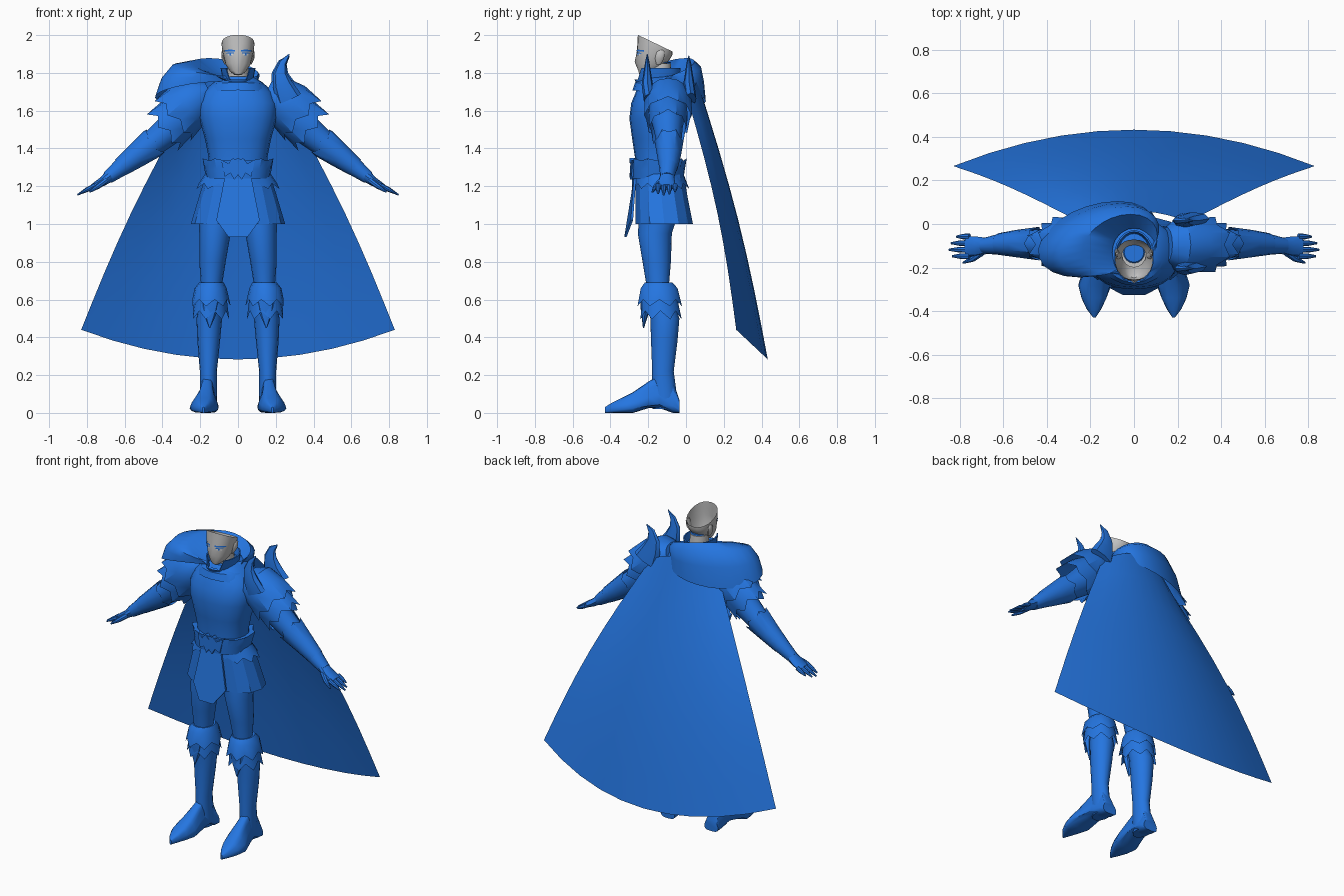
import bpy, bmesh, math
from mathutils import Vector as V

if "Cube" in bpy.data.objects:
    bpy.data.objects.remove(bpy.data.objects["Cube"])


def material(name, rgb):
    m = bpy.data.materials.new(name)
    m.diffuse_color = (*rgb, 1)
    m.use_nodes = True
    m.node_tree.nodes["Principled BSDF"].inputs["Base Color"].default_value = m.diffuse_color
    return m


BLUE = material("armour blue", (0.018, 0.18, 0.75))
GREY = material("skin grey", (0.55, 0.55, 0.55))
WHITE = material("eye white", (0.85, 0.85, 0.85))


def make(name, verts, faces, mat=BLUE, angle=35):
    bm = bmesh.new()
    vs = [bm.verts.new(v) for v in verts]
    for f in faces:
        bm.faces.new([vs[i] for i in f])
    bmesh.ops.recalc_face_normals(bm, faces=bm.faces)
    me = bpy.data.meshes.new(name)
    bm.to_mesh(me)
    bm.free()
    me.materials.append(mat)
    ob = bpy.data.objects.new(name, me)
    bpy.context.collection.objects.link(ob)
    bpy.ops.object.select_all(action='DESELECT')
    bpy.context.view_layer.objects.active = ob
    ob.select_set(True)
    bpy.ops.object.shade_smooth_by_angle(angle=math.radians(angle))
    return ob


def power(a, p):
    return math.copysign(abs(a) ** p, a)


def loft(name, rings, mat=BLUE, n=16, caps=(True, True), jag=0, s=1, p=1, angle=35):
    """Skin rings of (centre, u, v); jag pulls alternate end points into spikes."""
    verts, faces = [], []
    for k, (c, u, v) in enumerate(rings):
        for i in range(n):
            a = 2 * math.pi * i / n
            radial = u * power(math.cos(a), p) + v * power(math.sin(a), p)
            q = c + radial
            if jag and k == len(rings) - 1 and i % 2:
                q = q + (c - rings[k - 1][0]).normalized() * jag + radial * 0.1
            verts.append((q.x * s, q.y, q.z))
    for k in range(len(rings) - 1):
        for i in range(n):
            j = (i + 1) % n
            faces.append((k * n + i, k * n + j, k * n + n + j, k * n + n + i))
    if caps[0]:
        faces.append(tuple(range(n)))
    if caps[1]:
        faces.append(tuple(range(len(verts) - n, len(verts))))
    return make(name, verts, faces, mat, angle)


def level(x, y, z, rx, ry, slope=0):
    return V((x, y, z)), V((rx, 0, 0)), V((0, ry, slope * ry))


def along(pts):
    """Rings square to a path of (x, y, z, ra, rb)."""
    P = [V(q[:3]) for q in pts]
    out = []
    for i, q in enumerate(pts):
        d = (P[min(i + 1, len(P) - 1)] - P[max(i - 1, 0)]).normalized()
        u = d.cross(V((0, 1, 0))).normalized()
        v = u.cross(d).normalized()
        out.append((P[i], u * q[3], v * q[4]))
    return out


def plate(name, pts, y0, y1, thick):
    """Bowed panel of (x, z) points, leaning from y0 at its top to y1 at its foot."""
    hi, lo = max(q[1] for q in pts), min(q[1] for q in pts)
    front = [(x, y0 + (y1 - y0) * (hi - z) / (hi - lo) + 2 * x * x, z) for x, z in pts]
    back = [(x, y + thick, z) for x, y, z in front]
    n = len(pts)
    faces = [tuple(range(n)), tuple(range(2 * n - 1, n - 1, -1))]
    faces += [(i, (i + 1) % n, (i + 1) % n + n, i + n) for i in range(n)]
    return make(name, front + back, faces, BLUE, 20)


# Head: an open shell with a slanted rim and a nose drawn out of the front
HEAD = [level(0, -.225, 1.79, .02, .022, -.1), level(0, -.205, 1.808, .042, .048, -.1),
        level(0, -.185, 1.845, .066, .073, -.1), level(0, -.173, 1.89, .077, .088, -.2),
        level(0, -.165, 1.925, .085, .092, -.35), level(0, -.163, 1.957, .087, .092, -.48)]
head = loft("head", HEAD, GREY, n=24, caps=(True, False), p=.9, angle=60)
head.data.vertices[2 * 24 + 18].co += V((0, -.014, .006))
loft("neck", [level(0, -.13, 1.68, .06, .06), level(0, -.14, 1.85, .056, .06)], GREY)
loft("head_lining", [level(0, -.13, 1.853, .05, .05), level(0, -.13, 1.858, .045, .045)])


def face_strip(name, t0, t1, a0, a1, s, mat, off, rise=0):
    """Thin patch that follows the face between two levels and two angles."""
    verts = []
    for base in (t0, t1):
        for i in range(5):
            t = base + rise * i / 4
            k = int(t)
            c, u, v = [HEAD[k][m].lerp(HEAD[k + 1][m], t - k) for m in range(3)]
            a = math.radians(-90 + a0 + (a1 - a0) * i / 4)
            q = c + (u * power(math.cos(a), .9) + v * power(math.sin(a), .9)) * (1 + off)
            verts.append((q.x * s, q.y, q.z))
    make(name, verts, [(i, i + 1, i + 6, i + 5) for i in range(4)], mat)


for s, side in ((1, "left"), (-1, "right")):
    face_strip(side + "_eye", 2.75, 2.93, 17, 42, s, WHITE, .03)
    face_strip(side + "_iris", 2.75, 2.93, 25, 33, s, BLUE, .04)
    face_strip(side + "_lash", 2.92, 3.02, 13, 48, s, BLUE, .045, .04)
    face_strip(side + "_brow", 3.08, 3.27, 9, 58, s, BLUE, .04, .18)
    loft(side + "_ear", [level(.064, -.145, 1.845, .008, .012), level(.076, -.14, 1.875, .01, .024),
                         level(.08, -.135, 1.91, .008, .022), level(.078, -.135, 1.922, .004, .01)],
         GREY, n=8, s=s)

# Torso, neckline and collar; each torso row is z, half width, front y, back y
TORSO = [(1.2, .16, -.27, 0), (1.35, .155, -.27, -.03), (1.45, .175, -.285, -.02),
         (1.56, .205, -.3, 0), (1.64, .21, -.29, .01), (1.7, .185, -.265, .02),
         (1.75, .13, -.245, .01), (1.78, .08, -.22, -.03)]
loft("torso", [level(0, (f + b) / 2, z, w, (b - f) / 2) for z, w, f, b in TORSO], n=20, p=.85)
loft("neckline", [level(0, -.128, 1.685, .17, .155, -.15), level(0, -.13, 1.735, .14, .14, -.1),
                  level(0, -.135, 1.765, .085, .11)], n=20, caps=(False, False))
collar = loft("collar", [level(0, -.145, 1.7, .07, .1), level(0, -.15, 1.825, .092, .122),
                         level(0, -.15, 1.825, .084, .114), level(0, -.145, 1.72, .062, .09)],
              n=24, caps=(False, False), angle=25)
for v in collar.data.vertices:  # notch at the throat
    if v.co.z > 1.8 and v.co.y < -.2 and abs(v.co.x) < .055:
        v.co.z = 1.765

# Belt, hip scallops, skirt and front panel
loft("belt", [level(0, -.15, 1.24, .168, .137), level(0, -.148, 1.29, .178, .142),
              level(0, -.148, 1.335, .178, .138)], n=20, jag=.012, p=.85)
loft("hip_scallops", [level(0, -.145, 1.27, .17, .13), level(0, -.135, 1.215, .207, .138)],
     n=24, caps=(False, False), jag=.03)
loft("skirt", [level(0, -.14, 1.27, .165, .13), level(0, -.13, 1.15, .205, .14),
               level(0, -.115, 1.0, .25, .155)], n=14, caps=(True, False), p=.85, angle=20)
plate("front_panel", [(-.07, 1.25), (0, 1.25), (.07, 1.25), (.115, 1.02), (.05, .93), (-.05, .93),
                      (-.115, 1.02)], -.285, -.332, .012)
plate("buckle", [(-.09, 1.34), (-.05, 1.32), (-.025, 1.35), (0, 1.325), (.025, 1.35), (.05, 1.32),
                 (.09, 1.34), (.07, 1.25), (.04, 1.27), (.02, 1.235), (0, 1.26), (-.02, 1.235),
                 (-.04, 1.27), (-.07, 1.25)], -.3, -.298, .03)

for s, side in ((1, "left"), (-1, "right")):
    # Leg and boot shaft
    loft(side + "_leg", [level(*r) for r in (
        (.11, -.13, 1.12, .1, .11), (.122, -.165, .95, .083, .09), (.135, -.155, .8, .07, .075),
        (.14, -.15, .68, .056, .06), (.145, -.13, .58, .06, .07), (.152, -.112, .5, .068, .077),
        (.155, -.115, .38, .06, .07), (.157, -.122, .22, .045, .057), (.157, -.115, .1, .045, .066),
        (.155, -.11, .02, .045, .068))], s=s)
    # Knee guard in two spiked tiers
    loft(side + "_knee_cuff", [level(.14, -.145, .69, .065, .075), level(.145, -.142, .66, .085, .1),
                               level(.145, -.14, .6, .097, .11)],
         s=s, caps=(True, False), jag=.035, n=14)
    loft(side + "_knee_fringe", [level(.145, -.14, .61, .085, .095), level(.147, -.135, .54, .092, .102)],
         s=s, caps=(True, False), jag=.045, n=14)
    loft(side + "_knee_point", [level(.145, -.2, .62, .06, .045), level(.148, -.215, .55, .045, .025),
                                level(.15, -.225, .45, .003, .003)], s=s, n=8)
    # Foot, built from heel to toe: x, y, half width, height
    foot = loft(side + "_foot", [(V((x, y, h / 2)), V((w, 0, 0)), V((0, 0, h / 2))) for x, y, w, h in (
        (.155, -.035, .05, .07), (.155, -.07, .058, .17), (.16, -.14, .062, .2), (.168, -.2, .068, .165),
        (.18, -.28, .08, .11), (.184, -.34, .06, .08), (.184, -.39, .034, .055),
        (.182, -.43, .006, .03))], s=s, p=.6)
    for v in foot.data.vertices:  # narrow towards the instep, raise the arch
        v.co.x = s * (.163 + (s * v.co.x - .163) * (1 - .5 * min(1, max(0, v.co.z - .03) / .08)))
        if v.co.z < .03 and -.22 < v.co.y < -.12:
            v.co.z += .025
    # Arm and hand
    loft(side + "_arm", along([(.14, -.11, 1.65, .085, .1), (.25, -.1, 1.6, .1, .1),
                               (.35, -.095, 1.51, .082, .078), (.46, -.09, 1.42, .068, .064),
                               (.58, -.09, 1.33, .055, .055), (.69, -.1, 1.245, .034, .036)]), s=s)
    loft(side + "_bracer", along([(.62, -.092, 1.3, .05, .05), (.54, -.09, 1.36, .065, .063),
                                  (.455, -.09, 1.425, .08, .07)]),
         s=s, caps=(False, False), jag=.025, n=12)
    loft(side + "_palm", along([(.67, -.1, 1.26, .034, .036), (.72, -.103, 1.223, .024, .045),
                                (.77, -.103, 1.195, .016, .048)]), s=s, n=12)
    for i, reach in enumerate((.815, .84, .85, .835)):
        y = -.058 - i * .03
        drop = (reach - .755) * .48
        loft(f"{side}_finger_{i + 1}", along([(.755, y, 1.205, .013, .014),
             ((.755 + reach) / 2, y, 1.203 - drop / 2, .012, .013), (reach, y, 1.2 - drop, .004, .005)]),
             s=s, n=8)
    loft(side + "_thumb", along([(.7, -.13, 1.23, .016, .018), (.74, -.16, 1.2, .014, .014),
                                 (.785, -.178, 1.17, .005, .005)]), s=s, n=8)
    # Shoulder guard in overlapping spiked tiers
    loft(side + "_shoulder_lower", along([(.25, -.095, 1.62, .1, .1), (.31, -.095, 1.57, .12, .105),
                                          (.375, -.095, 1.515, .12, .092)]),
         s=s, caps=(False, False), jag=.04, n=14)
    loft(side + "_shoulder_upper", along([(.15, -.095, 1.7, .06, .08), (.2, -.095, 1.675, .115, .12),
                                          (.27, -.095, 1.625, .135, .128),
                                          (.325, -.095, 1.575, .135, .118)]),
         s=s, caps=(True, False), jag=.035, n=14)

# Curved horns on the left shoulder
for name, y, top, w in (("front_horn", -.205, 1.9, 1), ("back_horn", .015, 1.89, 1.2)):
    loft(name, along([(.27, y + .01, 1.66, .07 * w, .03), (.235, y, 1.74, .052 * w, .03),
                      (.222, y, 1.8, .036 * w, .02), (.237, y, 1.855, .02 * w, .012),
                      (.272, y, top, .002, .002)]), n=8)

# Mantle draped over the right shoulder, hanging lowest behind it
loft("mantle", [(V(c), V(u), V(v)) for c, u, v in (
    ((0, -.13, 1.765), (.1, 0, -.01), (0, .11, .02)),
    ((-.065, -.09, 1.825), (.165, 0, -.04), (.05, .135, .035)),
    ((-.115, -.08, 1.815), (.215, 0, -.035), (.085, .16, .015)),
    ((-.15, -.075, 1.765), (.24, 0, -.005), (.09, .17, -.01)),
    ((-.165, -.07, 1.695), (.26, 0, .04), (.09, .175, -.045)))],
    n=24, caps=(False, False), angle=50)

# Cape: a single bowed sheet, wide and dipped at the hem
NS, NT = 10, 8
verts = []
for j in range(NT + 1):
    t = j / NT
    bow = math.sin(math.pi * t)
    for i in range(NS + 1):
        q = 2 * i / NS - 1
        top = V((.25 * q, .06 - .05 * q * q, 1.76 - .1 * q * q))
        hem = V((.83 * q, .433 - .167 * q * q, .283 + .157 * q * q))
        verts.append(top.lerp(hem, t) + V((.03 * bow * q, .03 * bow, 0)))
W = NS + 1
make("cape", verts, [(j * W + i, j * W + i + 1, j * W + W + i + 1, j * W + W + i)
                     for j in range(NT) for i in range(NS)], BLUE, 40)
